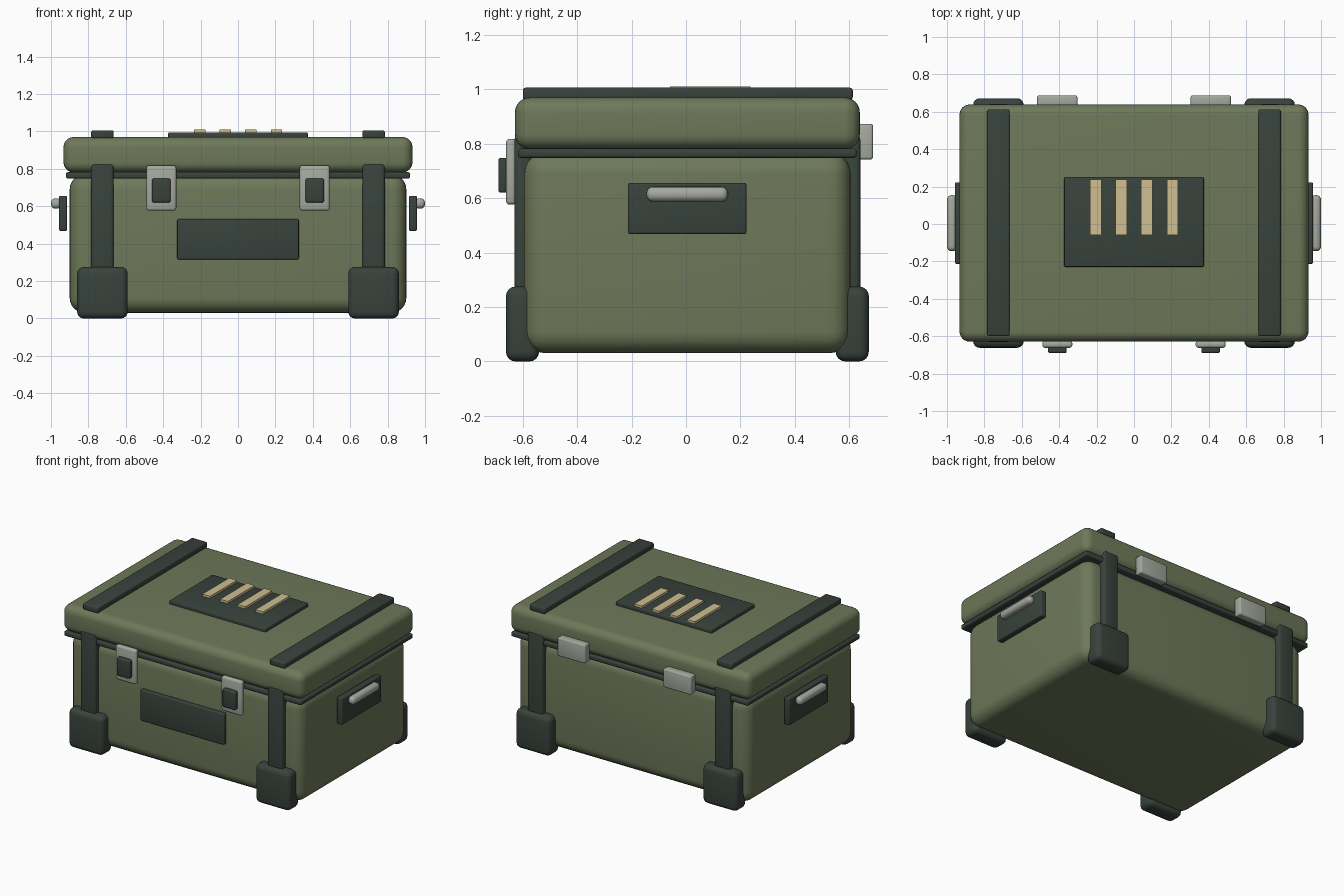
import bpy

if "Cube" in bpy.data.objects:
    bpy.data.objects.remove(bpy.data.objects["Cube"])


def material(name, rgb):
    m = bpy.data.materials.new(name)
    m.diffuse_color = (*rgb, 1)
    m.use_nodes = True
    m.node_tree.nodes["Principled BSDF"].inputs["Base Color"].default_value = m.diffuse_color
    return m


OLIVE = material("olive_paint", (0.155, 0.19, 0.10))
DARK = material("dark_rubber", (0.04, 0.055, 0.045))
METAL = material("worn_metal", (0.38, 0.40, 0.35))
TAN = material("tan_paint", (0.62, 0.52, 0.28))
CY = 0.005  # the case sits slightly behind the centre of its fittings


def box(name, x, y, z, mat, bevel=0.008, segments=3):
    """Rounded box spanning the (min, max) ranges x, y and z."""
    bpy.ops.mesh.primitive_cube_add(size=1)
    o = bpy.context.object
    o.name = name
    for v in o.data.vertices:
        v.co = [r[0] + (c + 0.5) * (r[1] - r[0]) for c, r in zip(v.co, (x, y, z))]
    o.data.materials.append(mat)
    if bevel:
        b = o.modifiers.new("rounding", 'BEVEL')
        b.width = bevel
        b.segments = segments
        bpy.ops.object.modifier_apply(modifier=b.name)
    bpy.ops.object.shade_smooth_by_angle()
    return o


def mirrored(a, b, side):
    return (a, b) if side > 0 else (-b, -a)


# Case: body, seal and lid
box("case_body", (-0.90, 0.90), (CY - 0.60, CY + 0.60), (0.03, 0.77), OLIVE, 0.08, 6)
box("lid_seal", (-0.92, 0.92), (CY - 0.622, CY + 0.622), (0.748, 0.782), DARK, 0.01)
box("lid", (-0.933, 0.933), (CY - 0.634, CY + 0.634), (0.78, 0.97), OLIVE, 0.055, 6)

# Lid plate with painted stripes
box("lid_plate", (-0.373, 0.373), (-0.229, 0.249), (0.96, 0.995), DARK, 0.006)
for i in range(4):
    cx = -0.205 + i * 0.1367
    box(f"lid_stripe_{i + 1}", (cx - 0.03, cx + 0.03), (-0.058, 0.238), (0.985, 1.011), TAN, 0)

# Blank name plate on the front
box("name_plate", (-0.325, 0.325), (-0.622, -0.58), (0.315, 0.532), DARK, 0.008)

for s, side in ((-1, "left"), (1, "right")):
    # Straps across the lid and down both long sides, ending in corner feet
    sx = mirrored(0.665, 0.785, s)
    box(f"lid_strap_{side}", sx, (-0.60, 0.613), (0.962, 1.006), DARK, 0.01)
    for f, face in ((-1, "front"), (1, "back")):
        y = [CY + v for v in mirrored(0.575, 0.636, f)]
        box(f"{face}_strap_{side}", sx, y, (0.10, 0.83), DARK, 0.016)
        y = [CY + v for v in mirrored(0.545, 0.667, f)]
        box(f"{face}_foot_{side}", mirrored(0.59, 0.86, s), y, (0, 0.275), DARK, 0.035, 4)

    # Front latch with its button
    box(f"latch_{side}", mirrored(0.33, 0.49, s), (-0.662, -0.624), (0.576, 0.818), METAL, 0.014)
    box(f"latch_button_{side}", mirrored(0.36, 0.46, s), (-0.69, -0.648), (0.62, 0.748), DARK, 0.01)

    # Back hinge
    box(f"hinge_{side}", mirrored(0.303, 0.518, s), (0.63, 0.688), (0.742, 0.873), METAL, 0.01)

    # Side handle plate and grip
    box(f"handle_plate_{side}", mirrored(0.914, 0.957, s), (-0.213, 0.222), (0.468, 0.656), DARK, 0.008)
    box(f"handle_grip_{side}", mirrored(0.945, 1.0, s), (-0.145, 0.154), (0.587, 0.642), METAL, 0.024, 4)
